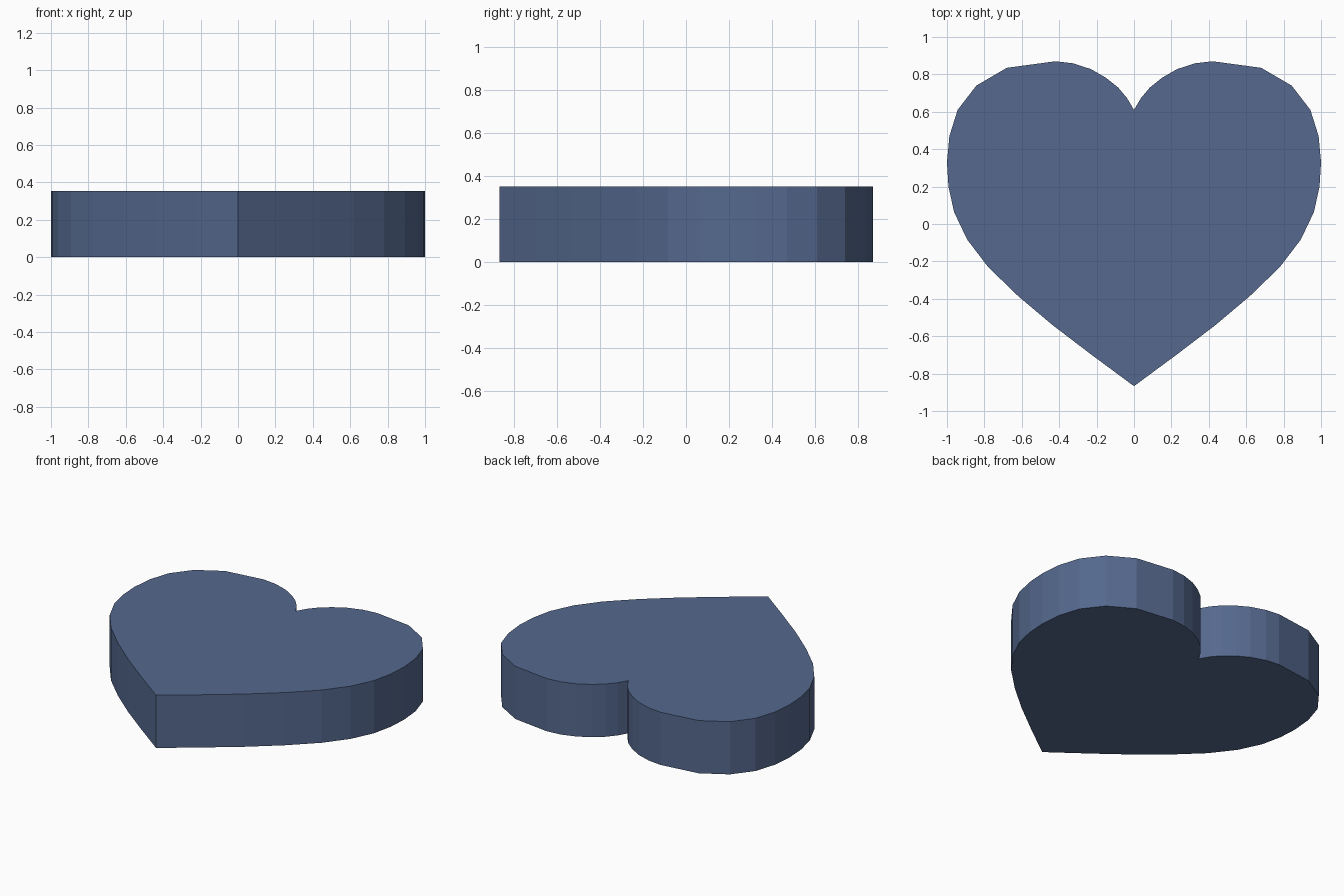
import bpy, bmesh

if "Cube" in bpy.data.objects:
    bpy.data.objects.remove(bpy.data.objects["Cube"])

HEIGHT = 0.353

# right half of the heart outline, from the notch round the lobe to the tip
half = [(0, 0.61), (0.037, 0.673), (0.085, 0.73), (0.15, 0.782), (0.23, 0.828),
        (0.325, 0.859), (0.42, 0.87), (0.68, 0.835), (0.843, 0.74),
        (0.943, 0.61), (0.987, 0.47), (1.0, 0.33), (0.992, 0.2),
        (0.962, 0.064), (0.892, -0.083), (0.78, -0.23), (0.62, -0.385),
        (0.436, -0.54), (0.23, -0.697), (0, -0.867)]

# mirror to a full closed outline, counter-clockwise seen from above
outline = [(-x, y) for x, y in half] + [p for p in reversed(half[1:-1])]

# extrude the outline into a flat-sided slab
bm = bmesh.new()
base = bm.faces.new([bm.verts.new((x, y, 0)) for x, y in outline])
top = bmesh.ops.extrude_face_region(bm, geom=[base], use_keep_orig=True)["geom"]
bmesh.ops.translate(bm, vec=(0, 0, HEIGHT),
                    verts=[g for g in top if isinstance(g, bmesh.types.BMVert)])
bmesh.ops.recalc_face_normals(bm, faces=bm.faces)

mesh = bpy.data.meshes.new("heart_slab")
bm.to_mesh(mesh)
bm.free()
heart = bpy.data.objects.new("heart_slab", mesh)
bpy.context.collection.objects.link(heart)

# blue finish
blue = bpy.data.materials.new("blue")
blue.diffuse_color = (0.09, 0.14, 0.27, 1)
blue.use_nodes = True
blue.node_tree.nodes["Principled BSDF"].inputs["Base Color"].default_value = blue.diffuse_color
mesh.materials.append(blue)
